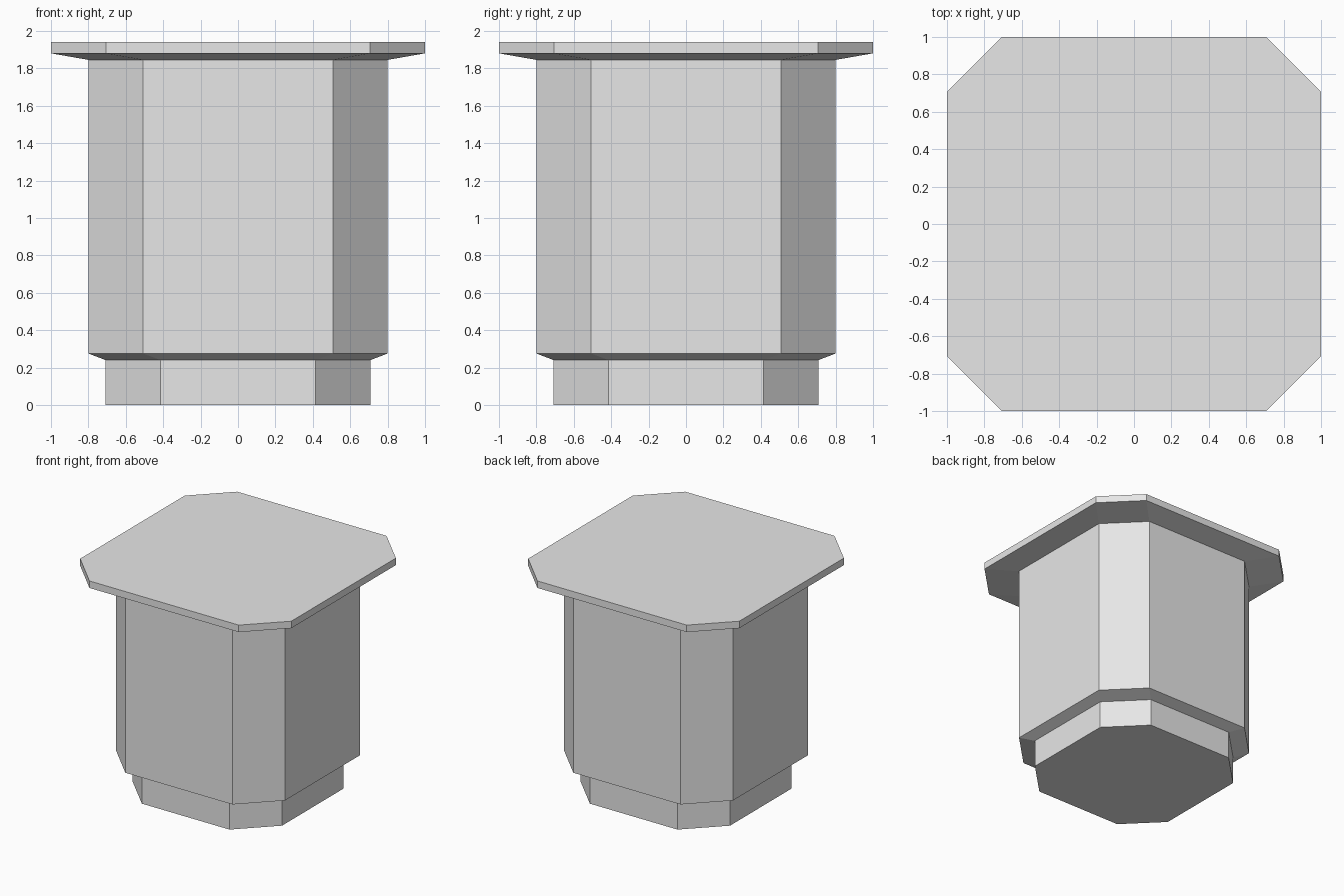
import bpy
import bmesh

cube = bpy.data.objects.get("Cube")
if cube:
    bpy.data.objects.remove(cube, do_unlink=True)

# Plain grey finish
grey = bpy.data.materials.new("light_grey")
grey.use_nodes = True
colour = (0.8, 0.8, 0.8, 1)
grey.diffuse_color = colour
grey.node_tree.nodes["Principled BSDF"].inputs["Base Color"].default_value = colour

CHAMFER = 0.293  # the corner cut is the same at every level


def chamfered_ring(bm, half, z):
    """Square outline with cut corners, counter-clockwise from above."""
    flat = half - CHAMFER
    ring = []
    x, y = half, flat
    u, v = flat, half
    for _ in range(4):
        ring += [bm.verts.new((x, y, z)), bm.verts.new((u, v, z))]
        x, y, u, v = -y, x, -v, u
    return ring


# Levels as (half width, height): foot, body and overhanging top slab
levels = [(0.708, 0), (0.708, 0.24), (0.8, 0.275),
          (0.8, 1.845), (1, 1.88), (1, 1.94)]

bm = bmesh.new()
rings = [chamfered_ring(bm, half, z) for half, z in levels]
for low, high in zip(rings, rings[1:]):
    for i in range(len(low)):
        j = (i + 1) % len(low)
        bm.faces.new((low[i], low[j], high[j], high[i]))
bm.faces.new(reversed(rings[0]))
bm.faces.new(rings[-1])
bmesh.ops.recalc_face_normals(bm, faces=bm.faces)

mesh = bpy.data.meshes.new("pedestal")
bm.to_mesh(mesh)
bm.free()
mesh.materials.append(grey)
pedestal = bpy.data.objects.new("pedestal", mesh)
bpy.context.collection.objects.link(pedestal)
